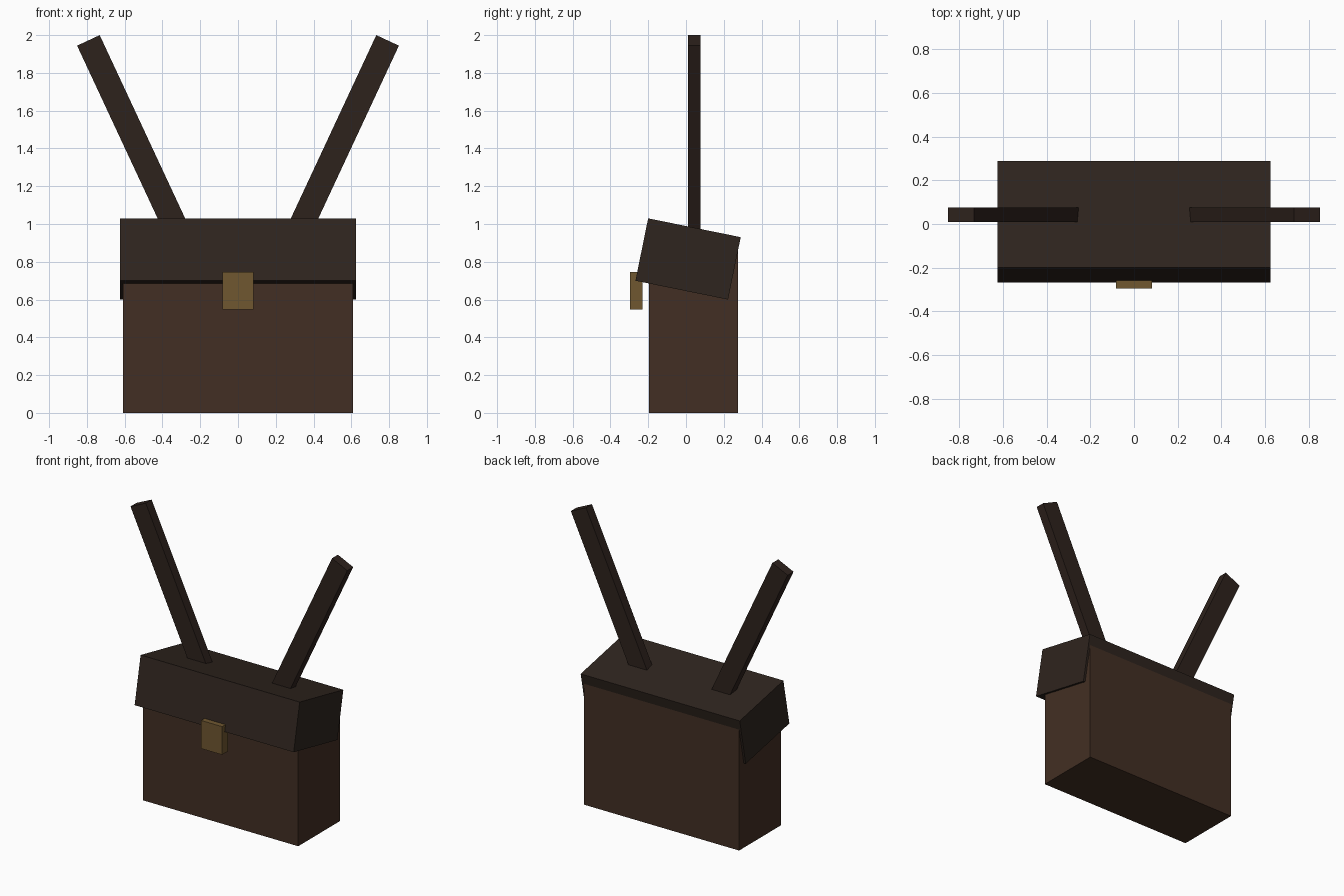
import bpy
from math import radians, sin, cos
from mathutils import Matrix

if "Cube" in bpy.data.objects:
    bpy.data.objects.remove(bpy.data.objects["Cube"])


def material(name, rgb):
    m = bpy.data.materials.new(name)
    m.diffuse_color = (*rgb, 1)
    m.use_nodes = True
    m.node_tree.nodes["Principled BSDF"].inputs["Base Color"].default_value = m.diffuse_color
    return m


def box(name, size, centre, mat, rot=(0, 0, 0)):
    bpy.ops.mesh.primitive_cube_add(size=1, location=centre, rotation=rot)
    ob = bpy.context.object
    ob.name = name
    ob.data.transform(Matrix.Diagonal((*size, 1)))
    ob.data.materials.append(mat)
    return ob


leather = material("leather", (0.055, 0.028, 0.017))
dark_leather = material("dark_leather", (0.028, 0.018, 0.013))
strap_leather = material("strap_leather", (0.027, 0.016, 0.012))
brass = material("brass", (0.16, 0.095, 0.03))

# Main bag body
box("bag_body", (1.22, 0.47, 0.9), (0, 0.04, 0.45), leather)

# Tilted flap capping the top
box("bag_flap", (1.25, 0.5, 0.337), (0, 0.011, 0.815), dark_leather,
    (radians(-11.5), 0, 0))

# Clasp on the front of the flap
box("clasp", (0.165, 0.066, 0.2), (0, -0.263, 0.647), brass)

# Pair of splayed straps, placed by their top ends
tilt, length = radians(25), 1.3
for side, label in ((-1, "left"), (1, "right")):
    x = 0.792 - sin(tilt) * length / 2
    z = 1.972 - cos(tilt) * length / 2
    box(f"strap_{label}", (0.132, 0.066, length), (side * x, 0.043, z),
        strap_leather, (0, side * tilt, 0))
